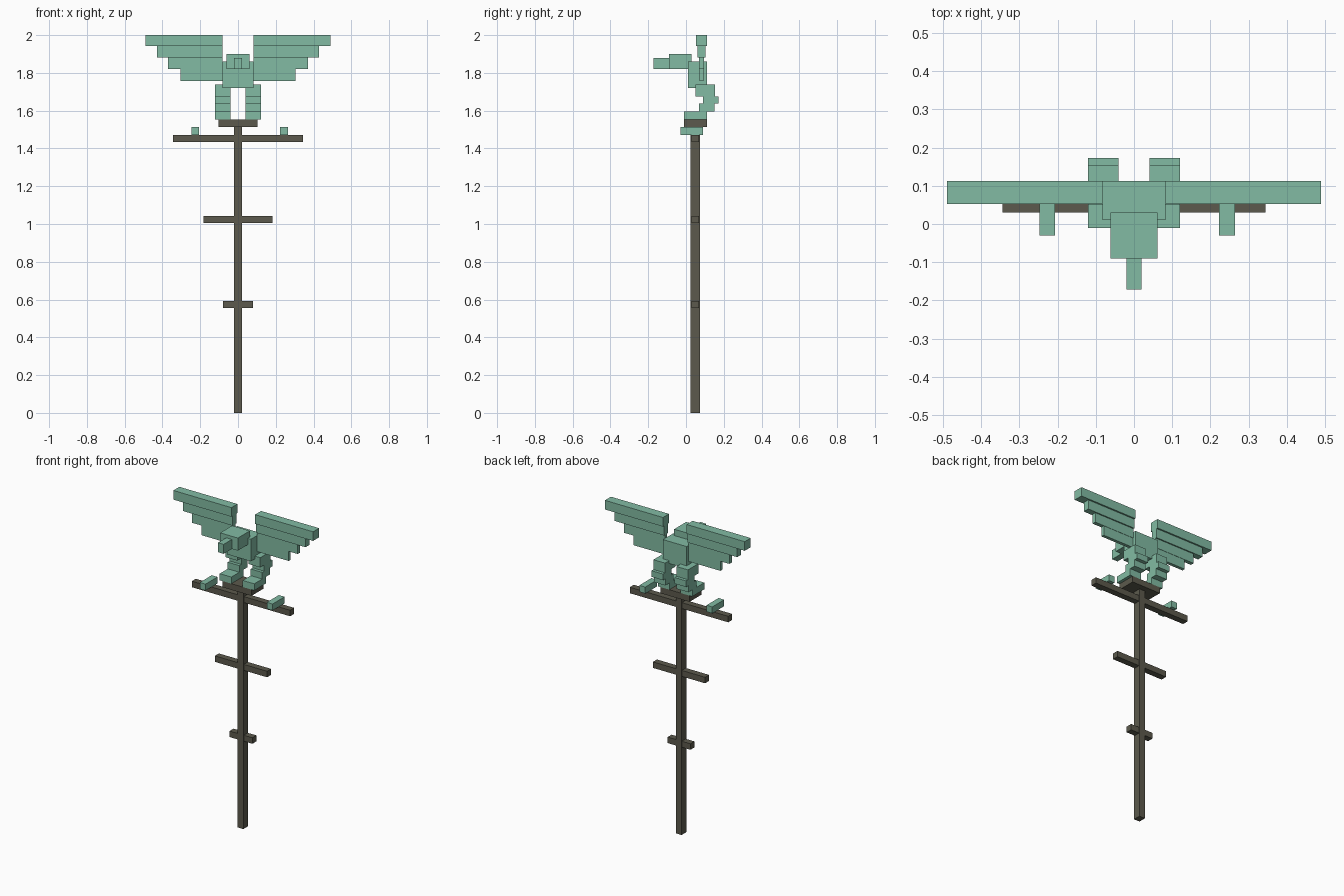
import bpy
import bmesh
from mathutils import Vector

cube = bpy.data.objects.get("Cube")
if cube:
    bpy.data.objects.remove(cube, do_unlink=True)


def material(name, colour):
    mat = bpy.data.materials.new(name)
    mat.use_nodes = True
    mat.diffuse_color = colour
    mat.node_tree.nodes["Principled BSDF"].inputs["Base Color"].default_value = colour
    return mat


green = material("verdigris_green", (0.223, 0.497, 0.366, 1))
dark = material("dark_bronze", (0.107, 0.102, 0.074, 1))


def box(name, mat, x, y, z):
    """Axis-aligned block from its (low, high) extents."""
    lo, hi = Vector((x[0], y[0], z[0])), Vector((x[1], y[1], z[1]))
    bm = bmesh.new()
    bmesh.ops.create_cube(bm, size=1)
    bmesh.ops.scale(bm, vec=hi - lo, verts=bm.verts)
    mesh = bpy.data.meshes.new(name)
    bm.to_mesh(mesh)
    bm.free()
    mesh.materials.append(mat)
    obj = bpy.data.objects.new(name, mesh)
    obj.location = (lo + hi) / 2
    bpy.context.collection.objects.link(obj)
    return obj


def pair(name, mat, x, y, z):
    """The same block on the left (+x) and right (-x)."""
    box("left_" + name, mat, x, y, z)
    box("right_" + name, mat, (-x[1], -x[0]), y, z)


# Pole, crossbars and perch plate
box("pole", dark, (-0.02, 0.02), (0.025, 0.073), (0, 1.515))
for name, half, z in (("lower", 0.08, 0.555), ("middle", 0.183, 1.004), ("upper", 0.345, 1.434)):
    box(name + "_crossbar", dark, (-half, half), (0.03, 0.07), (z, z + 0.038))
box("perch_plate", dark, (-0.102, 0.102), (-0.01, 0.11), (1.514, 1.553))

# Small blocks resting on the upper crossbar
box("left_bar_block", green, (0.223, 0.264), (-0.03, 0.09), (1.472, 1.513))
box("right_bar_block", green, (-0.247, -0.207), (-0.03, 0.09), (1.472, 1.513))

# Bird body, head and beak
box("body", green, (-0.083, 0.083), (0.01, 0.112), (1.72, 1.86))
box("head", green, (-0.062, 0.062), (-0.09, 0.03), (1.82, 1.9))
box("beak", green, (-0.02, 0.02), (-0.172, -0.09), (1.82, 1.88))

# Stepped legs, from foot to thigh
leg = (0.04, 0.121)
pair("foot", green, leg, (-0.01, 0.11), (1.553, 1.595))
pair("ankle", green, leg, (0.07, 0.15), (1.595, 1.637))
pair("hock", green, leg, (0.09, 0.173), (1.637, 1.676))
pair("thigh", green, leg, (0.05, 0.153), (1.676, 1.738))

# Wings: feather rows get shorter and thinner downwards
rows = ((0.49, 0.03, 1.942), (0.43, 0.02, 1.882), (0.37, 0.012, 1.82), (0.305, 0.01, 1.758))
top = 2.0
for i, (tip, half, z) in enumerate(rows):
    pair("wing_row_%d" % (i + 1), green, (0.083, tip), (0.082 - half, 0.082 + half), (z, top))
    top = z
